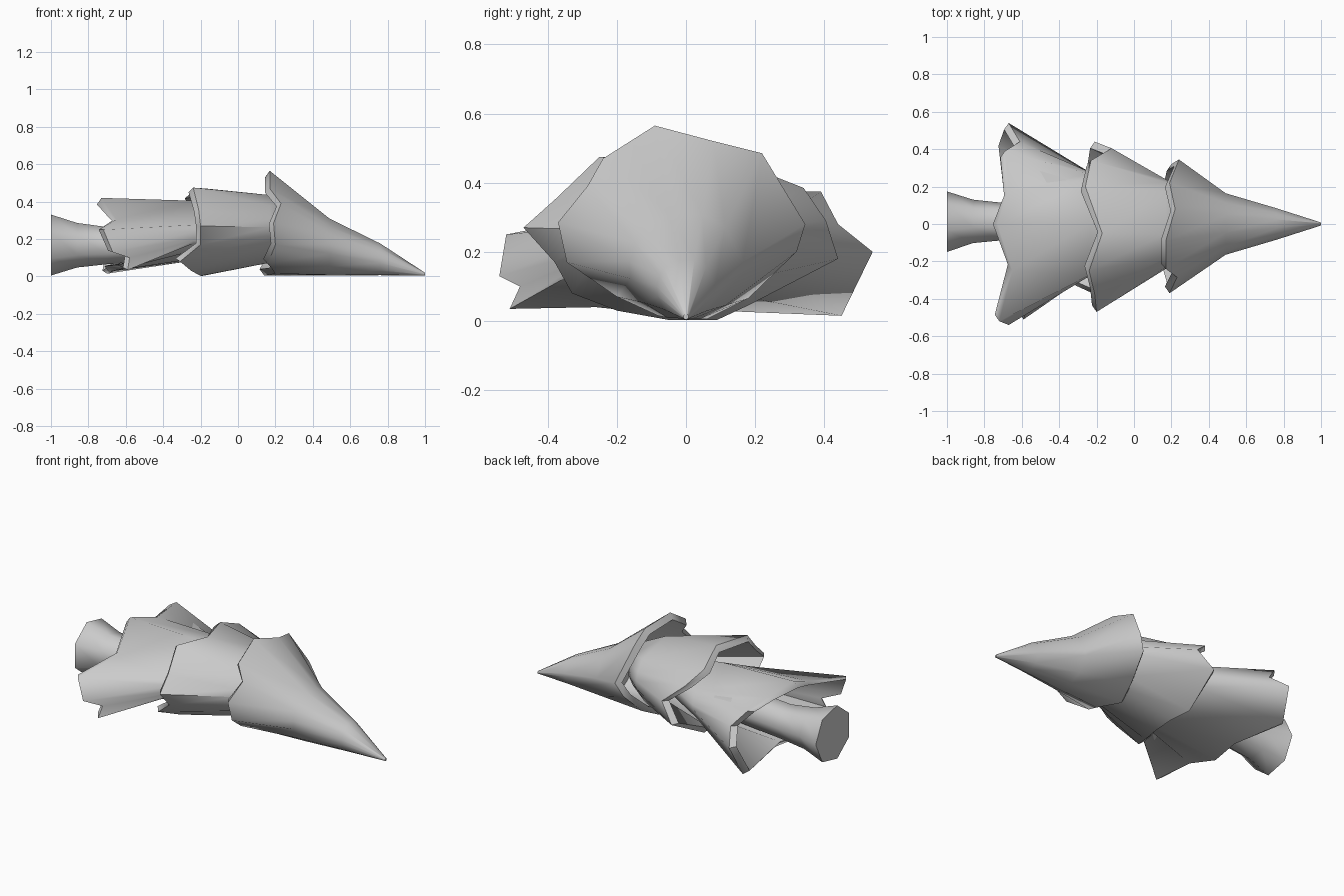
import bpy
import bmesh
from math import atan2, cos, sin, tau, radians
from mathutils import Vector

cube = bpy.data.objects.get("Cube")
if cube:
    bpy.data.objects.remove(cube, do_unlink=True)

GREY = (0.6, 0.6, 0.6, 1)
grey = bpy.data.materials.new("plain grey")
grey.use_nodes = True
grey.diffuse_color = GREY
grey.node_tree.nodes["Principled BSDF"].inputs["Base Color"].default_value = GREY


def oval(x, y, z, ry, rz, angles):
    return [Vector((x, y + ry * cos(a), z + rz * sin(a))) for a in angles]


def loft(name, rings):
    """Skin a run of matching rings and cap both ends."""
    bm = bmesh.new()
    loops = [[bm.verts.new(p) for p in ring] for ring in rings]
    n = len(loops[0])
    for a, b in zip(loops, loops[1:]):
        for i in range(n):
            j = (i + 1) % n
            bm.faces.new((a[i], a[j], b[j], b[i]))
    bm.faces.new(loops[0])
    bm.faces.new(loops[-1])
    bmesh.ops.recalc_face_normals(bm, faces=bm.faces)
    mesh = bpy.data.meshes.new(name)
    bm.to_mesh(mesh)
    bm.free()
    mesh.materials.append(grey)
    obj = bpy.data.objects.new(name, mesh)
    bpy.context.collection.objects.link(obj)
    bpy.ops.object.select_all(action="DESELECT")
    obj.select_set(True)
    bpy.context.view_layer.objects.active = obj
    bpy.ops.object.shade_smooth_by_angle(angle=radians(58))


def tier(name, rim, sections, thick=0.035):
    """Jagged hollow skirt: solid nose sections, then rim, lip and inside."""
    rim = [Vector(p) for p in rim]
    mid = Vector((0, 0, 0.25))
    angles = [atan2(p.z - mid.z, p.y - mid.y) for p in rim]
    lip = []
    for p in rim:
        inward = Vector((0, mid.y - p.y, mid.z - p.z)).normalized()
        lip.append(p + inward * thick - Vector((thick * 0.7, 0, 0)))
    rings = [oval(*s, angles) for s in sections]
    x, y, z, ry, rz = sections[-1]
    inside = oval(x - 0.03, y, z, ry - thick, rz - thick, angles)
    loft(name, rings + [rim, lip, inside])


# Top tier with the long pointed tip
tier("top_branches", [
    (.24, .345, .28), (.19, .22, .485), (.22, .08, .52), (.17, -.09, .565),
    (.17, -.24, .47), (.23, -.285, .39), (.19, -.37, .285), (.2, -.345, .17),
    (.16, -.2, .07), (.2, -.08, .015), (.14, .06, .005), (.17, .18, .065),
    (.2, .32, .2),
], [(1, 0, .012, .008, .008), (.76, 0, .092, .085, .088), (.49, 0, .158, .165, .157)])

# Middle tier
tier("middle_branches", [
    (-.21, .44, .18), (-.12, .405, .29), (-.23, .34, .385), (-.26, .2, .44),
    (-.17, -.05, .47), (-.24, -.25, .475), (-.21, -.375, .355), (-.2, -.47, .27),
    (-.2, -.38, .17), (-.31, -.33, .08), (-.25, -.2, .03), (-.2, -.05, .003),
    (-.19, .09, .003), (-.25, .18, .045),
], [(.3, 0, .25, .13, .13), (.17, 0, .255, .24, .185)])

# Bottom tier
tier("bottom_branches", [
    (-.67, .54, .2), (-.61, .44, .28), (-.69, .39, .375), (-.67, .18, .37),
    (-.73, 0, .42), (-.65, -.25, .305), (-.72, -.52, .25), (-.67, -.54, .13),
    (-.58, -.48, .1), (-.59, -.51, .035), (-.62, -.26, .04), (-.69, -.12, .025),
    (-.66, .08, .03), (-.7, .45, .015),
], [(-.02, 0, .24, .15, .13), (-.24, 0, .24, .28, .165)])

# Seven-sided trunk, flared at the foot
sevenths = [i * tau / 7 for i in range(7)]
loft("trunk", [oval(*s, sevenths) for s in (
    (-1, .004, .168, .17, .167),
    (-.86, .008, .167, .122, .122),
    (-.7, .008, .165, .105, .102),
    (-.2, 0, .2, .1, .1),
)])
